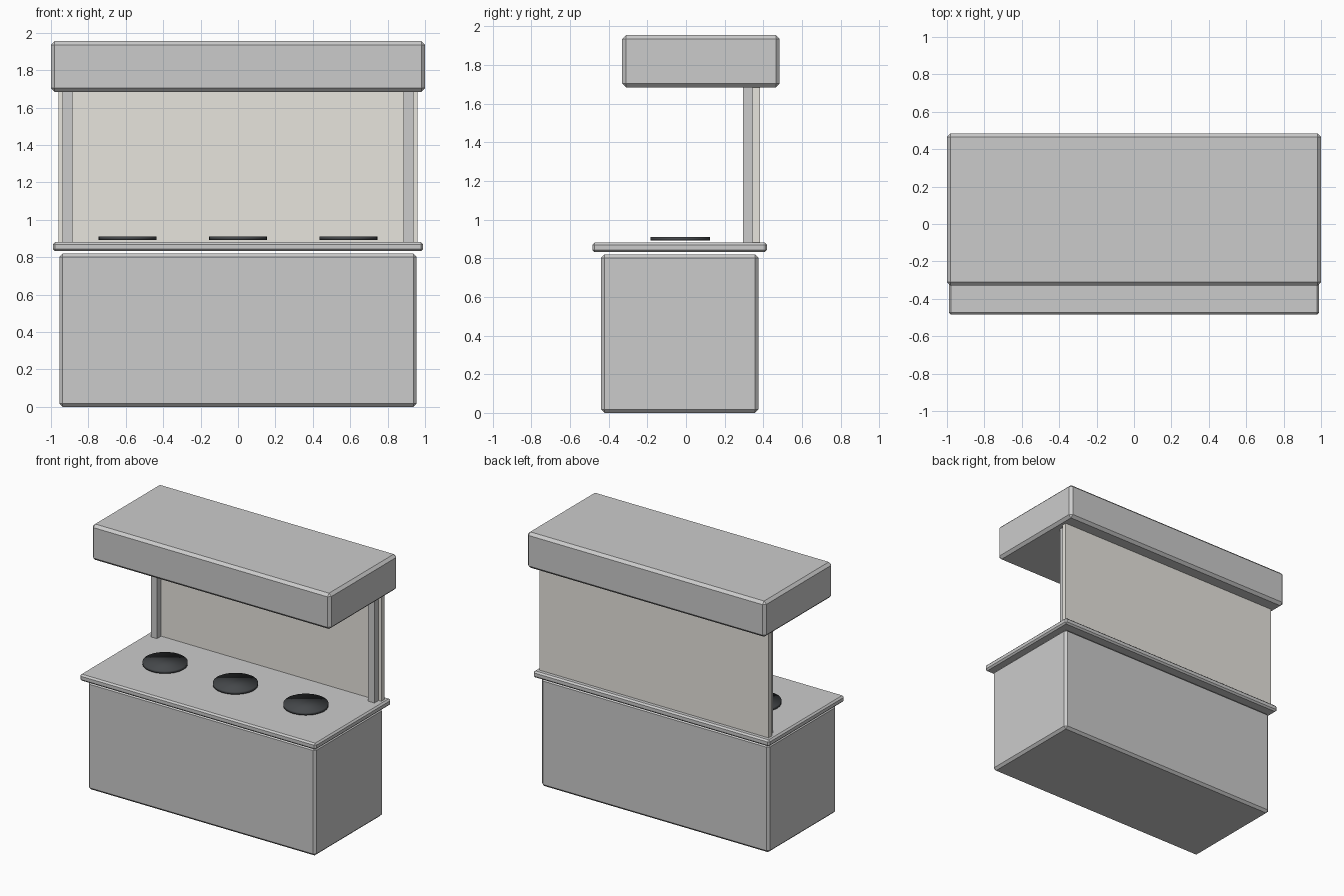
import bpy

if "Cube" in bpy.data.objects:
    bpy.data.objects.remove(bpy.data.objects["Cube"])


def material(name, rgb):
    m = bpy.data.materials.new(name)
    m.diffuse_color = (*rgb, 1)
    m.use_nodes = True
    m.node_tree.nodes["Principled BSDF"].inputs["Base Color"].default_value = m.diffuse_color
    return m


def box(name, x, y, z, bevel=0, mat=None):
    """Box from (min, max) pairs with an optional chamfer."""
    bpy.ops.mesh.primitive_cube_add(
        size=1, location=[(a + b) / 2 for a, b in (x, y, z)])
    o = bpy.context.object
    o.name = name
    o.scale = [b - a for a, b in (x, y, z)]
    bpy.ops.object.transform_apply(location=False, rotation=False, scale=True)
    if bevel:
        b = o.modifiers.new("chamfer", 'BEVEL')
        b.width = bevel
        b.segments = 1
    if mat:
        o.data.materials.append(mat)
    return o


panel_mat = material("panel_beige", (0.8, 0.78, 0.73))
dark_mat = material("burner_dark", (0.06, 0.065, 0.07))

# Cabinet, worktop and hood
box("cabinet", (-0.955, 0.955), (-0.44, 0.375), (0, 0.82), 0.018)
box("worktop", (-0.99, 0.99), (-0.485, 0.42), (0.832, 0.881), 0.012)
box("hood", (-1, 1), (-0.33, 0.485), (1.684, 1.955), 0.02)

# Back panel and its posts
box("back_panel", (-0.96, 0.96), (0.344, 0.382), (0.881, 1.684), mat=panel_mat)
for side, x in (("left", -0.911), ("right", 0.911)):
    box(side + "_post", (x - 0.026, x + 0.026), (0.294, 0.344), (0.881, 1.684))

# Row of round burners
for i, x in enumerate((-0.59, 0, 0.59)):
    bpy.ops.mesh.primitive_cylinder_add(
        vertices=32, radius=0.155, depth=0.02, location=(x, -0.03, 0.901))
    burner = bpy.context.object
    burner.name = f"burner_{i + 1}"
    burner.data.materials.append(dark_mat)
    bpy.ops.object.shade_smooth()
